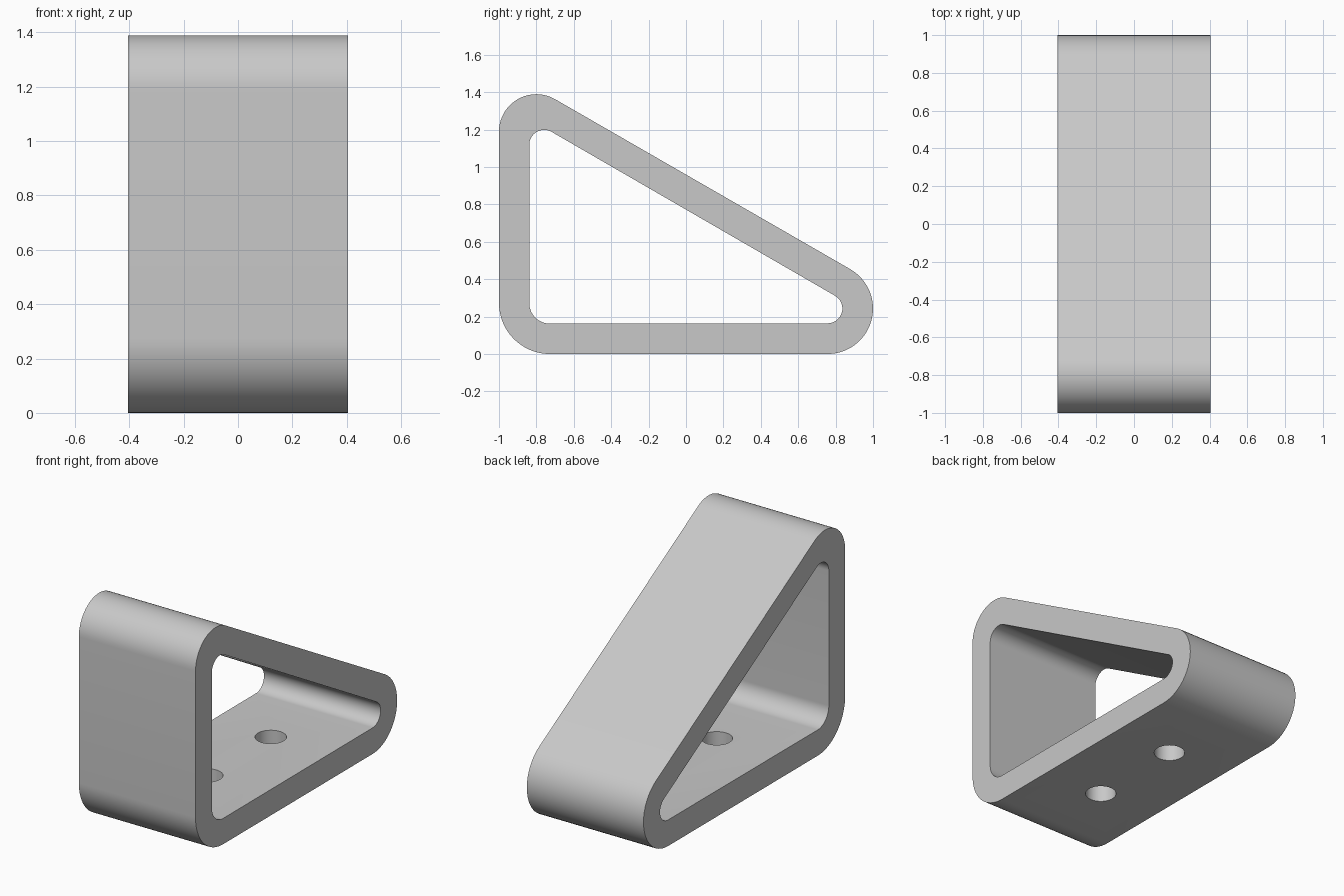
import bpy, bmesh
from math import radians, cos, sin
from mathutils import Matrix

cube = bpy.data.objects.get("Cube")
if cube:
    bpy.data.objects.remove(cube, do_unlink=True)

HALF_WIDTH = 0.405
ARC_STEPS = 20

grey = bpy.data.materials.new("light grey")
grey.use_nodes = True
colour = (0.58, 0.58, 0.58, 1)
grey.diffuse_color = colour
grey.node_tree.nodes["Principled BSDF"].inputs["Base Color"].default_value = colour

# Each corner: centre y, centre z, radius, start angle, end angle
outer = [(-0.80, 1.189, 0.20, 180, 60),
         (0.757, 0.243, 0.243, 60, -90),
         (-0.727, 0.273, 0.273, 270, 180)]
inner = [(-0.758, 1.118, 0.08, 180, 60),
         (0.757, 0.243, 0.079, 60, -90),
         (-0.727, 0.273, 0.111, 270, 180)]


def rounded_profile(corners):
    points = []
    for y, z, r, start, end in corners:
        for i in range(ARC_STEPS + 1):
            a = radians(start + (end - start) * i / ARC_STEPS)
            points.append((y + r * cos(a), z + r * sin(a)))
    return points


def make_object(name, bm):
    bmesh.ops.recalc_face_normals(bm, faces=bm.faces)
    mesh = bpy.data.meshes.new(name)
    bm.to_mesh(mesh)
    bm.free()
    mesh.materials.append(grey)
    obj = bpy.data.objects.new(name, mesh)
    bpy.context.collection.objects.link(obj)
    return obj


# Hollow triangular bracket: four matching loops joined into a closed ring
bm = bmesh.new()
loops = [[bm.verts.new((x, y, z)) for y, z in rounded_profile(corners)]
         for x, corners in ((-HALF_WIDTH, outer), (HALF_WIDTH, outer),
                            (HALF_WIDTH, inner), (-HALF_WIDTH, inner))]
for a, b in zip(loops, loops[1:] + loops[:1]):
    for i in range(len(a)):
        j = (i + 1) % len(a)
        bm.faces.new((a[i], a[j], b[j], b[i]))
bracket = make_object("wedge_bracket", bm)

# Two mounting holes through the base
bm = bmesh.new()
for y in (-0.305, 0.325):
    bmesh.ops.create_cone(bm, cap_ends=True, segments=48, radius1=0.09, radius2=0.09,
                          depth=0.4, matrix=Matrix.Translation((0, y, 0.08)))
cutter = make_object("hole_cutter", bm)

cut = bracket.modifiers.new("mounting_holes", 'BOOLEAN')
cut.object = cutter
cut.operation = 'DIFFERENCE'
cut.solver = 'EXACT'

bpy.ops.object.select_all(action='DESELECT')
bpy.context.view_layer.objects.active = bracket
bracket.select_set(True)
bpy.ops.object.modifier_apply(modifier=cut.name)
bpy.data.objects.remove(cutter, do_unlink=True)
bpy.ops.object.shade_smooth_by_angle(angle=radians(30))
